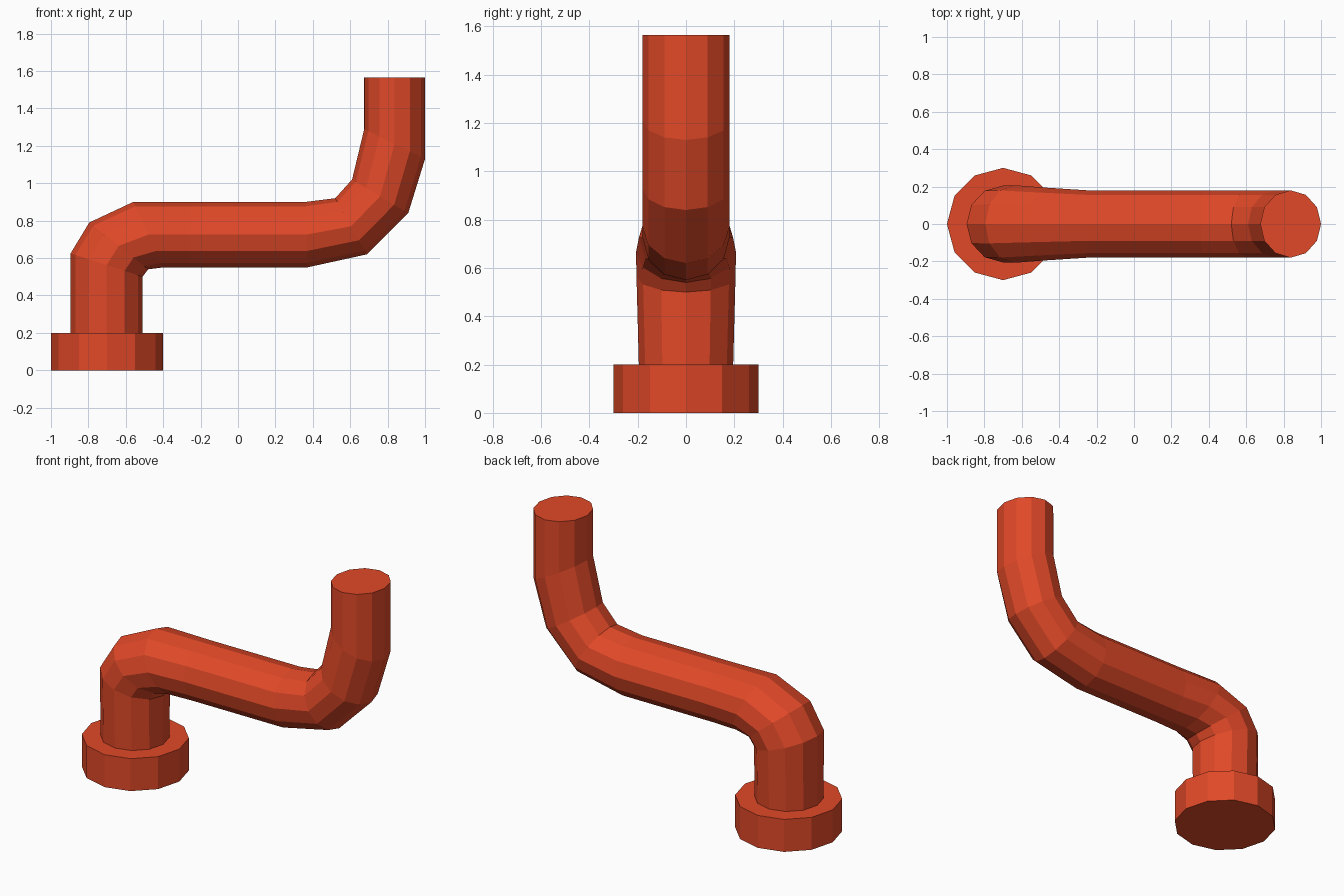
import bpy, bmesh, math

if "Cube" in bpy.data.objects:
    bpy.data.objects.remove(bpy.data.objects["Cube"])

SIDES = 12

red = bpy.data.materials.new("orange_red")
red.diffuse_color = (0.75, 0.066, 0.021, 1.0)
red.use_nodes = True
red.node_tree.nodes["Principled BSDF"].inputs["Base Color"].default_value = red.diffuse_color


def loft(name, rings):
    """Closed 12-sided tube; each ring = (outer x, outer z, inner x, inner z, half depth)."""
    bm = bmesh.new()
    loops = []
    for ox, oz, ix, iz, ry in rings:
        cx, cz = (ox + ix) / 2, (oz + iz) / 2
        hx, hz = (ix - ox) / 2, (iz - oz) / 2
        loop = []
        for k in range(SIDES):
            a = 2 * math.pi * k / SIDES
            c, s = math.cos(a), math.sin(a)
            loop.append(bm.verts.new((cx + hx * c, ry * s, cz + hz * c)))
        loops.append(loop)
    for low, high in zip(loops, loops[1:]):
        for k in range(SIDES):
            n = (k + 1) % SIDES
            bm.faces.new((low[k], low[n], high[n], high[k]))
    bm.faces.new(loops[0][::-1])
    bm.faces.new(loops[-1])
    bmesh.ops.recalc_face_normals(bm, faces=bm.faces)
    mesh = bpy.data.meshes.new(name)
    bm.to_mesh(mesh)
    bm.free()
    mesh.materials.append(red)
    obj = bpy.data.objects.new(name, mesh)
    bpy.context.collection.objects.link(obj)
    return obj


# Collar at the foot
loft("base_collar", [(-1.0, 0.0, -0.4, 0.0, 0.3),
                     (-1.0, 0.2, -0.4, 0.2, 0.3)])

# Bent pipe: riser, first elbow, level run, second elbow, upper riser
loft("bent_pipe", [
    (-0.895, 0.19, -0.51, 0.19, 0.195),
    (-0.895, 0.625, -0.51, 0.50, 0.205),
    (-0.795, 0.79, -0.48, 0.54, 0.207),
    (-0.56, 0.90, -0.40, 0.55, 0.195),
    (-0.25, 0.90, -0.25, 0.55, 0.18),
    (0.36, 0.90, 0.37, 0.55, 0.18),
    (0.52, 0.92, 0.69, 0.62, 0.18),
    (0.61, 1.02, 0.91, 0.84, 0.18),
    (0.675, 1.29, 1.0, 1.13, 0.18),
    (0.675, 1.565, 1.0, 1.565, 0.18),
])
